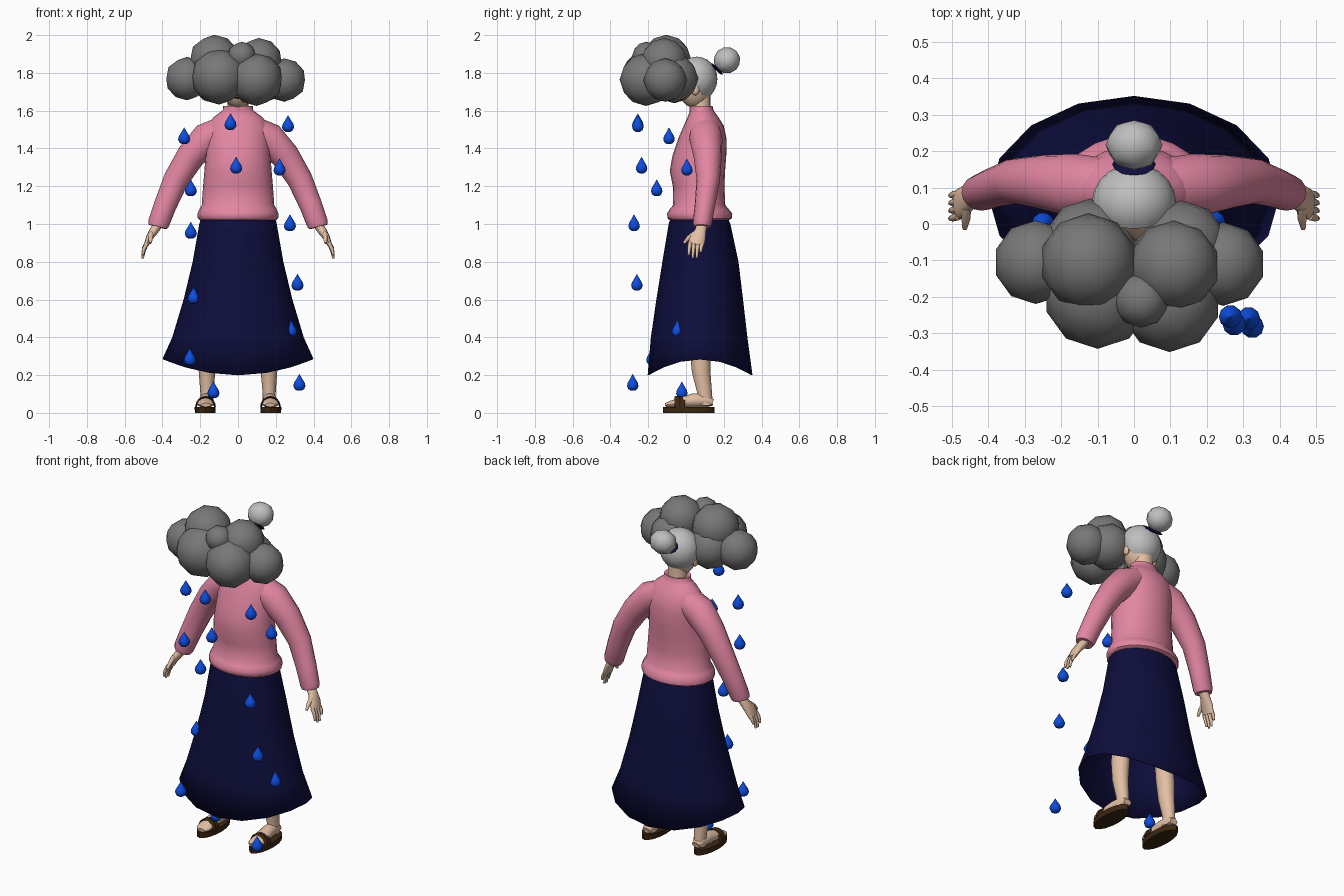
import bpy, bmesh, math
from mathutils import Vector, Matrix


def colour(name, r, g, b):
    m = bpy.data.materials.new(name)
    m.diffuse_color = (r, g, b, 1)
    return m


GREY = colour("cloud grey", 0.19, 0.185, 0.185)
SILVER = colour("silver hair", 0.52, 0.52, 0.52)
PINK = colour("pink wool", 0.76, 0.24, 0.36)
NAVY = colour("navy cloth", 0.004, 0.004, 0.045)
SKIN = colour("skin", 0.76, 0.52, 0.37)
BROWN = colour("brown leather", 0.045, 0.02, 0.006)
BLUE = colour("rain blue", 0.004, 0.075, 0.75)
BLACK = colour("black", 0.01, 0.01, 0.01)


def finish(name, bm, mat, mirror=False, angle=50, closed=True):
    """Turn a bmesh into a smooth-shaded object, optionally mirrored in x."""
    if closed:
        bmesh.ops.recalc_face_normals(bm, faces=bm.faces)
    me = bpy.data.meshes.new(name)
    bm.to_mesh(me)
    bm.free()
    me.materials.append(mat)
    me.polygons.foreach_set("use_smooth", [True] * len(me.polygons))
    me.set_sharp_from_angle(angle=math.radians(angle))
    ob = bpy.data.objects.new(name, me)
    bpy.context.collection.objects.link(ob)
    if mirror:
        ob.modifiers.new("mirror", "MIRROR")
    return ob


def skin_rings(bm, loops, caps=(True, True)):
    """Bridge loops of points with quads."""
    vs = [[bm.verts.new(p) for p in l] for l in loops]
    n = len(vs[0])
    for a, b in zip(vs, vs[1:]):
        for i in range(n):
            j = (i + 1) % n
            bm.faces.new((a[i], a[j], b[j], b[i]))
    if caps[0]:
        bm.faces.new(vs[0][::-1])
    if caps[1]:
        bm.faces.new(vs[-1])


def lathe(name, rows, mat, sides=16, x=0, caps=(True, True), lift=0, mirror=False):
    """Rows are (z, front y, back y, half width); lift raises the first row at its sides."""
    bm = bmesh.new()
    loops = []
    for k, (z, f, b, w) in enumerate(rows):
        pts = []
        for i in range(sides):
            a = math.tau * i / sides
            up = lift * math.cos(a) ** 2 if k == 0 else 0
            pts.append((x + w * math.cos(a), (f + b) / 2 + (b - f) / 2 * math.sin(a), z + up))
        loops.append(pts)
    skin_rings(bm, loops, caps)
    return finish(name, bm, mat, mirror)


def tube(name, path, mat, sides=12, ref=(0, 1, 0), mirror=True):
    """Path rows are (x, y, z, radius across, radius along ref)."""
    bm = bmesh.new()
    ref = Vector(ref)
    pts = [Vector(p[:3]) for p in path]
    loops = []
    for i, p in enumerate(pts):
        t = (pts[min(i + 1, len(pts) - 1)] - pts[max(i - 1, 0)]).normalized()
        s = t.cross(ref).normalized()
        u = s.cross(t)
        ra, rb = path[i][3:5]
        loops.append([p + s * ra * math.cos(math.tau * k / sides) + u * rb * math.sin(math.tau * k / sides)
                      for k in range(sides)])
    skin_rings(bm, loops)
    return finish(name, bm, mat, mirror)


def ball(name, c, r, mat, seg=20, rings=12, ico=0, tilt=0, mirror=False, cut=None):
    """Ellipsoid; cut = (point, normal) keeps the side the normal points to."""
    bm = bmesh.new()
    m = Matrix.Translation(c) @ Matrix.Rotation(tilt, 4, 'X') @ Matrix.Diagonal((*r, 1))
    if ico:
        bmesh.ops.create_icosphere(bm, subdivisions=ico, radius=1, matrix=m)
    else:
        bmesh.ops.create_uvsphere(bm, u_segments=seg, v_segments=rings, radius=1, matrix=m)
    if cut:
        bmesh.ops.bisect_plane(bm, geom=bm.verts[:] + bm.edges[:] + bm.faces[:],
                               plane_co=cut[0], plane_no=cut[1], clear_inner=True)
        bmesh.ops.holes_fill(bm, edges=[e for e in bm.edges if e.is_boundary])
    return finish(name, bm, mat, mirror)


# Rain cloud hiding the face
for x, y, z, r in [(-0.27, -0.105, 1.77, 0.115), (-0.125, -0.105, 1.868, 0.134),
                   (0.11, -0.115, 1.86, 0.125), (0.245, -0.11, 1.762, 0.115),
                   (-0.1, -0.195, 1.78, 0.148), (0.098, -0.212, 1.765, 0.14),
                   (0.02, -0.21, 1.89, 0.075), (-0.12, -0.06, 1.77, 0.13),
                   (0.13, -0.065, 1.77, 0.13)]:
    ball("cloud_puff", (x, y, z), (r, r, r), GREY, ico=2)

# Raindrops
for x, y, z in [(-0.04, -0.255, 1.54), (0.265, -0.255, 1.53), (-0.285, -0.09, 1.465),
                (-0.01, -0.235, 1.31), (0.22, 0.005, 1.3), (-0.25, -0.155, 1.19),
                (0.275, -0.275, 1.005), (-0.25, 0.0, 0.965), (0.315, -0.26, 0.69),
                (-0.235, -0.06, 0.62), (0.28, -0.045, 0.445), (-0.255, -0.18, 0.295),
                (0.325, -0.282, 0.16), (-0.13, -0.022, 0.12)]:
    prof = [(-0.042, 0.012), (-0.034, 0.025), (-0.018, 0.032), (0.0, 0.028), (0.022, 0.014), (0.045, 0.001)]
    lathe("raindrop", [(z + dz, y - r, y + r, r) for dz, r in prof], BLUE, sides=10, x=x)

# Head, ears, face
ball("head", (0, 0.048, 1.745), (0.093, 0.095, 0.132), SKIN)
ball("nose", (0, -0.05, 1.72), (0.016, 0.02, 0.022), SKIN, 10, 8)
ball("ear", (0.097, 0.05, 1.715), (0.014, 0.022, 0.034), SKIN, 10, 8, mirror=True)
ball("eye", (0.037, -0.035, 1.76), (0.013, 0.008, 0.016), BLACK, 10, 8, mirror=True)
ball("mouth", (0, -0.031, 1.668), (0.026, 0.009, 0.005), BLACK, 10, 8)
lathe("neck", [(1.54, 0.03, 0.14, 0.06), (1.6, 0.03, 0.13, 0.055), (1.7, 0.03, 0.13, 0.055)], SKIN)

# Hair, bun and hair band
ball("hair", (0, 0.058, 1.768), (0.116, 0.108, 0.118), SILVER,
     cut=((0, 0.035, 1.77), (0, 1, 0.55)))
ball("hair_bun", (0, 0.217, 1.867), (0.078, 0.07, 0.07), SILVER, 8, 6, tilt=-0.8)
ball("hair_band", (0, 0.164, 1.82), (0.06, 0.043, 0.009), NAVY, 12, 6, tilt=-0.78)

# Sweater body with hem and collar
lathe("sweater", [(1.02, -0.085, 0.225, 0.2), (1.03, -0.098, 0.243, 0.213), (1.055, -0.1, 0.245, 0.214),
                  (1.08, -0.085, 0.225, 0.204), (1.1, -0.068, 0.208, 0.192), (1.2, -0.07, 0.203, 0.185),
                  (1.28, -0.086, 0.207, 0.178), (1.36, -0.072, 0.213, 0.172), (1.45, -0.042, 0.215, 0.17),
                  (1.52, -0.012, 0.2, 0.165), (1.565, 0.008, 0.172, 0.13), (1.595, 0.02, 0.15, 0.09),
                  (1.605, 0.018, 0.145, 0.08), (1.625, 0.02, 0.14, 0.078), (1.62, 0.032, 0.128, 0.06)],
      PINK, sides=24)

# Sleeves
tube("sleeve", [(0.07, 0.1, 1.5, 0.075, 0.08), (0.165, 0.105, 1.452, 0.086, 0.088),
                (0.25, 0.115, 1.36, 0.076, 0.075), (0.328, 0.118, 1.235, 0.067, 0.062),
                (0.385, 0.1, 1.1, 0.06, 0.054), (0.42, 0.086, 1.005, 0.057, 0.05),
                (0.425, 0.085, 0.985, 0.05, 0.044)], PINK, sides=16)

# Hands with fingers and thumb
tube("palm", [(0.42, 0.085, 1.0, 0.024, 0.03), (0.445, 0.077, 0.965, 0.024, 0.03),
              (0.468, 0.062, 0.93, 0.019, 0.043), (0.485, 0.053, 0.89, 0.013, 0.042)], SKIN)
for i in range(4):
    y = 0.021 + i * 0.021
    end = (0.835, 0.818, 0.82, 0.85)[i]
    tube("finger", [(0.482, y, 0.9, 0.011, 0.011), (0.498, y - 0.004, (0.9 + end) / 2, 0.01, 0.01),
                    (0.505, y - 0.006, end, 0.006, 0.006)], SKIN, sides=8)
tube("thumb", [(0.46, 0.045, 0.95, 0.013, 0.014), (0.462, 0.012, 0.925, 0.012, 0.012),
               (0.465, -0.012, 0.898, 0.007, 0.007)], SKIN, sides=8)

# Long flared skirt, open underneath
skirt = lathe("skirt", [(0.2, -0.203, 0.352, 0.4), (0.4, -0.186, 0.325, 0.348), (0.6, -0.157, 0.302, 0.288),
                        (0.8, -0.125, 0.278, 0.24), (1.0, -0.092, 0.235, 0.205), (1.07, -0.07, 0.205, 0.185)],
              NAVY, sides=16, caps=(False, True), lift=0.085)
skirt.modifiers.new("cloth", "SOLIDIFY").thickness = 0.006

# Legs and feet
tube("leg", [(0.165, 0.1, 0.04, 0.035, 0.042), (0.165, 0.1, 0.1, 0.034, 0.038),
             (0.164, 0.08, 0.22, 0.044, 0.049), (0.16, 0.075, 0.33, 0.05, 0.055),
             (0.15, 0.07, 0.48, 0.05, 0.052), (0.125, 0.07, 0.8, 0.07, 0.075)], SKIN)
tube("foot", [(0.165, 0.142, 0.055, 0.025, 0.018), (0.165, 0.11, 0.065, 0.036, 0.036),
              (0.168, 0.04, 0.066, 0.038, 0.038), (0.172, -0.04, 0.052, 0.044, 0.026),
              (0.172, -0.085, 0.045, 0.042, 0.017), (0.17, -0.108, 0.042, 0.025, 0.01)],
     SKIN, ref=(0, 0, 1))

# Sandals
lathe("sandal_sole", [(0, -0.122, 0.152, 0.054), (0.032, -0.122, 0.152, 0.056)],
      BROWN, x=0.174, mirror=True)
for y in (-0.045, -0.02):
    tube("sandal_strap", [(0.172 - 0.05 * math.cos(a), y, 0.03 + (0.05 - y * 0.1) * math.sin(a), 0.005, 0.016)
                          for a in [math.pi * k / 8 for k in range(9)]], BROWN, sides=8)
